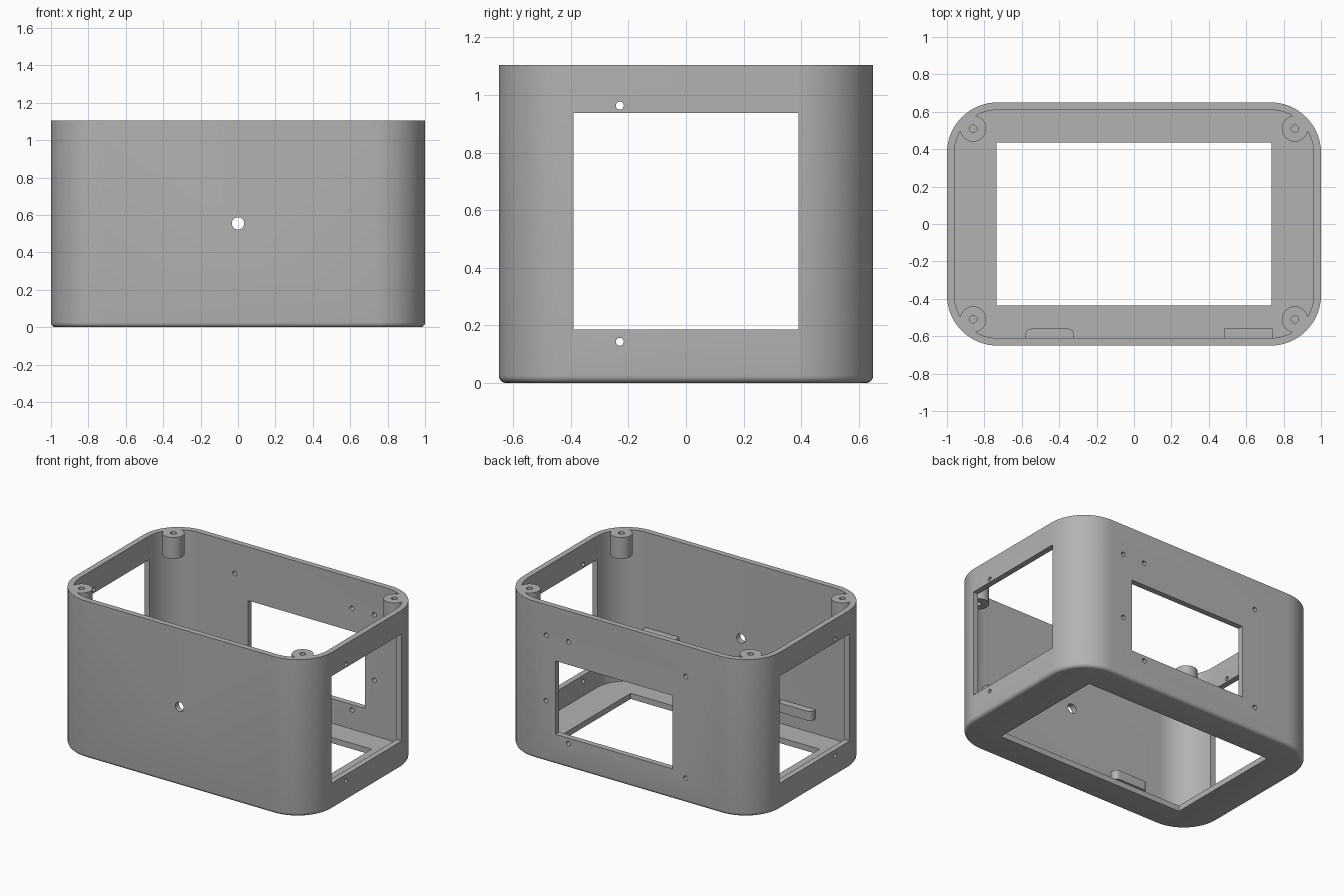
import bpy, bmesh, math
from mathutils import Matrix

old = bpy.data.objects.get("Cube")
if old:
    bpy.data.objects.remove(old, do_unlink=True)

HX, HY, TOP = 1.0, 0.65, 1.105
WALL, FLOOR, CORNER, FILLET = 0.04, 0.04, 0.27, 0.025

grey = bpy.data.materials.new("plain_grey")
grey.use_nodes = True
colour = (0.45, 0.45, 0.45, 1)
grey.diffuse_color = colour
grey.node_tree.nodes["Principled BSDF"].inputs["Base Color"].default_value = colour


def finish(name, bm):
    bmesh.ops.recalc_face_normals(bm, faces=bm.faces)
    mesh = bpy.data.meshes.new(name)
    bm.to_mesh(mesh)
    bm.free()
    mesh.materials.append(grey)
    obj = bpy.data.objects.new(name, mesh)
    bpy.context.collection.objects.link(obj)
    return obj


def outline(hx, hy, r, steps=16):
    """Rounded rectangle, anticlockwise."""
    pts = []
    for q, (sx, sy) in enumerate([(1, 1), (-1, 1), (-1, -1), (1, -1)]):
        for i in range(steps + 1):
            a = (q + i / steps) * math.pi / 2
            pts.append((sx * (hx - r) + r * math.cos(a),
                        sy * (hy - r) + r * math.sin(a)))
    return pts


def rounded_block(name, hx, hy, r, levels, cx=0, cy=0):
    """Loft rounded rectangles through (z, inset) levels."""
    bm = bmesh.new()
    rings = [[bm.verts.new((cx + x, cy + y, z))
              for x, y in outline(hx - d, hy - d, r - d)] for z, d in levels]
    n = len(rings[0])
    for a, b in zip(rings, rings[1:]):
        for i in range(n):
            j = (i + 1) % n
            bm.faces.new((a[i], a[j], b[j], b[i]))
    bm.faces.new(rings[0])
    bm.faces.new(rings[-1])
    return finish(name, bm)


def box(name, lo, hi):
    bm = bmesh.new()
    bmesh.ops.create_cube(bm, size=1)
    for v in bm.verts:
        v.co = [(a + b) / 2 + c * (b - a) for a, b, c in zip(lo, hi, v.co)]
    return finish(name, bm)


def rod(name, centre, radius, length, axis="Z", sides=32):
    bm = bmesh.new()
    turn = {"X": Matrix.Rotation(math.pi / 2, 4, "Y"),
            "Y": Matrix.Rotation(math.pi / 2, 4, "X"), "Z": Matrix()}[axis]
    bmesh.ops.create_cone(bm, cap_ends=True, segments=sides, radius1=radius,
                          radius2=radius, depth=length,
                          matrix=Matrix.Translation(centre) @ turn)
    return finish(name, bm)


def subtract(target, cutter):
    mod = target.modifiers.new("cut", "BOOLEAN")
    mod.operation, mod.solver, mod.object = "DIFFERENCE", "EXACT", cutter
    bpy.context.view_layer.objects.active = target
    bpy.ops.object.modifier_apply(modifier=mod.name)
    bpy.data.objects.remove(cutter, do_unlink=True)


# Outer shell with a rounded bottom edge
curve = [i / 5 * math.pi / 2 for i in range(6)]
levels = [(FILLET * (1 - math.sin(a)), FILLET * (1 - math.cos(a))) for a in reversed(curve)]
case = rounded_block("enclosure", HX, HY, CORNER, levels + [(TOP, 0)])

# Inner cavity, leaving the corner screw bosses and two wall ledges standing
cavity = rounded_block("cavity", HX - WALL, HY - WALL, CORNER - WALL,
                       [(FLOOR, 0), (TOP + 0.1, 0)])
corners = [(sx * 0.86, sy * 0.51) for sx in (-1, 1) for sy in (-1, 1)]
for x, y in corners:
    subtract(cavity, rod("boss", (x, y, TOP + 0.05), 0.07, 0.4))
subtract(cavity, box("square_ledge", (0.48, -0.63, 0.37), (0.74, -0.56, 0.435)))
subtract(cavity, rounded_block("round_ledge", 0.13, 0.04, 0.03,
                               [(0.145, 0), (0.21, 0)], -0.45, -0.6))
subtract(case, cavity)

# Screw holes in the bosses
for x, y in corners:
    subtract(case, rod("screw_hole", (x, y, TOP), 0.02, 0.5, sides=20))

# Openings in the floor, both ends and the back
subtract(case, box("floor_opening", (-0.735, -0.435, -0.2), (0.735, 0.435, 0.1)))
subtract(case, box("end_windows", (-1.2, -0.39, 0.185), (1.2, 0.39, 0.938)))
subtract(case, box("back_window", (-0.35, 0.5, 0.213), (0.56, 0.8, 0.728)))

# Mounting holes
subtract(case, rod("front_hole", (0, -HY, 0.555), 0.033, 0.2, "Y"))
for z in (0.143, 0.963):
    subtract(case, rod("end_holes", (0, -0.23, z), 0.014, 2.4, "X", 20))
for x, z in [(0.633, 0.89), (0.46, 0.89), (-0.453, 0.89),
             (0.633, 0.43), (0.46, 0.175), (-0.453, 0.175)]:
    subtract(case, rod("back_hole", (x, HY, z), 0.016, 0.2, "Y", 20))

# Smooth the curved walls, keep the edges crisp
bpy.ops.object.select_all(action="DESELECT")
case.select_set(True)
bpy.context.view_layer.objects.active = case
bpy.ops.object.shade_smooth_by_angle(angle=math.radians(30))
